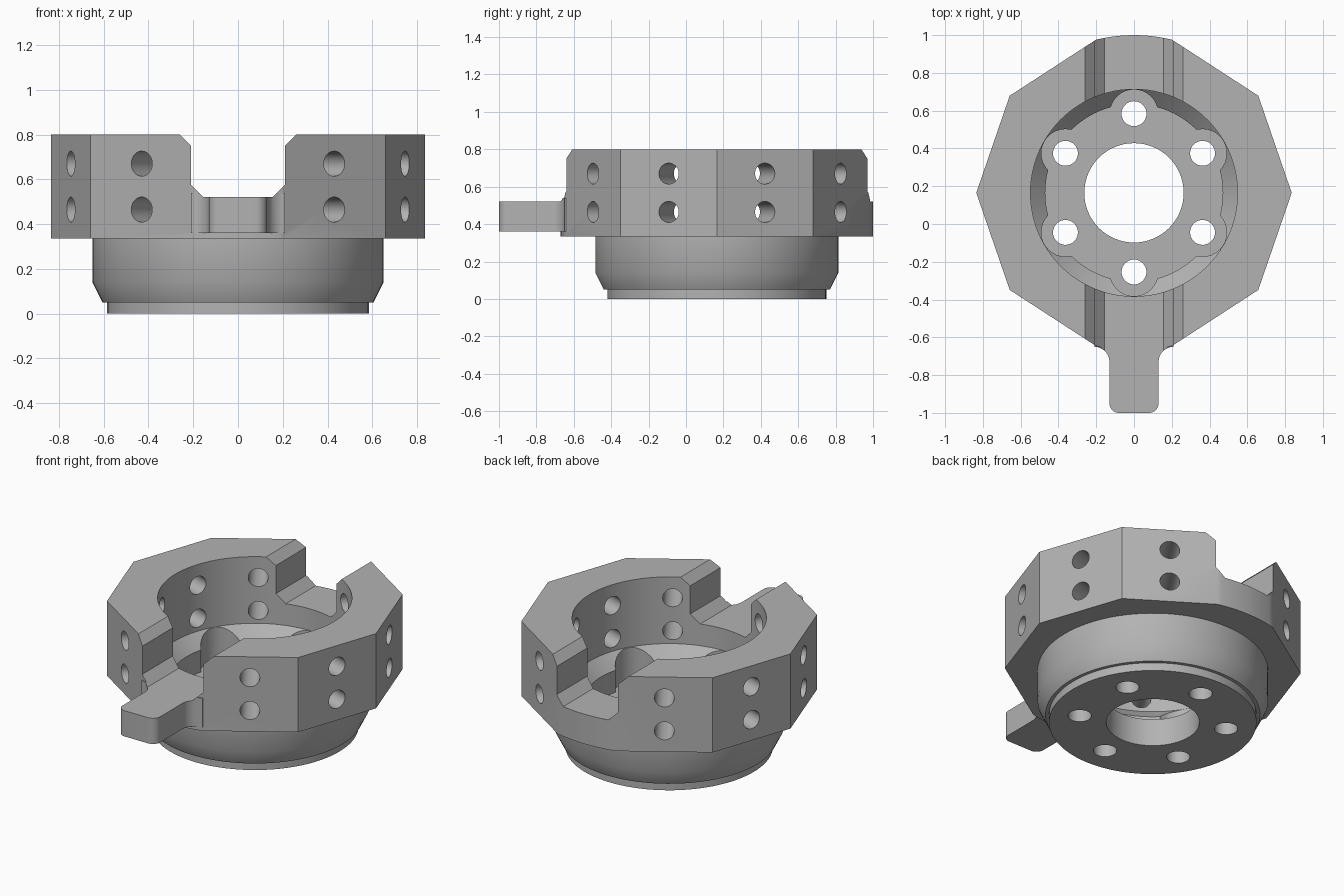
import bpy, bmesh
from math import sin, cos, radians, pi
from mathutils import Matrix, Vector

if "Cube" in bpy.data.objects:
    bpy.data.objects.remove(bpy.data.objects["Cube"])

CY = 0.165      # y of the turning axis
R = 0.835       # corner radius of the clamp head
HEAD_Z, TOP_Z = 0.335, 0.80
FLOOR_Z, SLOT_Z = 0.17, 0.52

steel = bpy.data.materials.new("grey_steel")
steel.use_nodes = True
grey = (0.45, 0.45, 0.45, 1)
steel.diffuse_color = grey
steel.node_tree.nodes["Principled BSDF"].inputs["Base Color"].default_value = grey


def make(name, bm):
    bmesh.ops.recalc_face_normals(bm, faces=bm.faces)
    mesh = bpy.data.meshes.new(name)
    bm.to_mesh(mesh)
    bm.free()
    mesh.materials.append(steel)
    obj = bpy.data.objects.new(name, mesh)
    bpy.context.collection.objects.link(obj)
    return obj


def prism(name, points, move):
    """Closed outline of 3D points swept along a vector."""
    bm = bmesh.new()
    face = bm.faces.new([bm.verts.new(p) for p in points])
    ext = bmesh.ops.extrude_face_region(bm, geom=[face])["geom"]
    verts = [v for v in ext if isinstance(v, bmesh.types.BMVert)]
    bmesh.ops.translate(bm, verts=verts, vec=move)
    return make(name, bm)


def lathe(name, profile, steps=96):
    """Solid of revolution about the turning axis from (radius, z) pairs."""
    bm = bmesh.new()
    rings = [[bm.verts.new((r * cos(2 * pi * i / steps),
                            CY + r * sin(2 * pi * i / steps), z))
              for i in range(steps)] for r, z in profile]
    for low, high in zip(rings, rings[1:]):
        for i in range(steps):
            j = (i + 1) % steps
            bm.faces.new((low[i], low[j], high[j], high[i]))
    bm.faces.new(rings[0])
    bm.faces.new(rings[-1])
    return make(name, bm)


def rod(name, radius, start, end, steps=32):
    start, end = Vector(start), Vector(end)
    axis = end - start
    bm = bmesh.new()
    turn = axis.to_track_quat('Z', 'Y').to_matrix().to_4x4()
    bmesh.ops.create_cone(bm, cap_ends=True, segments=steps, radius1=radius,
                          radius2=radius, depth=axis.length,
                          matrix=Matrix.Translation((start + end) / 2) @ turn)
    return make(name, bm)


def polar(radius, degrees, z):
    a = radians(degrees)
    return (radius * cos(a), CY + radius * sin(a), z)


def arc(x, y, radius, a0, a1, steps=8):
    return [(x + radius * cos(radians(a0 + (a1 - a0) * i / steps)),
             y + radius * sin(radians(a0 + (a1 - a0) * i / steps)))
            for i in range(steps + 1)]


def combine(target, tool, operation):
    mod = target.modifiers.new(operation.lower(), 'BOOLEAN')
    mod.operation = operation
    mod.solver = 'EXACT'
    mod.object = tool
    bpy.context.view_layer.objects.active = target
    bpy.ops.object.modifier_apply(modifier=mod.name)
    bpy.data.objects.remove(tool)


# Clamp head: four flats on each side, round at the front and back
quarter = [0, 38] + [76 + 2 * i for i in range(8)]
half = quarter + [180 - a for a in reversed(quarter[:-1])]
angles = half + [360 - a for a in reversed(half[1:-1])]
body = prism("clamp_body", [polar(R, a, HEAD_Z) for a in angles],
             (0, 0, TOP_Z - HEAD_Z))

# Round base with a stepped foot
base = lathe("base", [(0.585, 0), (0.585, 0.05), (0.605, 0.05),
                      (0.65, 0.14), (0.65, 0.4)])
combine(body, base, 'UNION')

# Front tab with rounded corners, flaring into the head
side = arc(0.08, -0.95, 0.05, -90, 0) + arc(0.21, -0.73, 0.08, 180, 90)
side.append((0.2, -0.55))
outline = side + [(-x, y) for x, y in reversed(side)]
tab = prism("tab", [(x, y, 0.36) for x, y in outline], (0, 0, 0.18))
combine(body, tab, 'UNION')

# Bore with a tapered shoulder, and the central opening
combine(body, lathe("bore", [(0.47, FLOOR_Z), (0.47, 0.307), (0.548, 0.385),
                             (0.548, 1)]), 'DIFFERENCE')
combine(body, rod("opening", 0.263, (0, CY, -0.1), (0, CY, 0.3), 64), 'DIFFERENCE')

# Chamfered slot across the head
right = [(0.155, SLOT_Z), (0.21, 0.575), (0.21, 0.75), (0.26, TOP_Z), (0.26, 1)]
slot = right + [(-x, z) for x, z in reversed(right)]
combine(body, prism("slot", [(x, -1.2, z) for x, z in slot], (0, 2.4, 0)), 'DIFFERENCE')

# Six mounting holes with round pockets
for k in range(6):
    a = 30 + 60 * k
    combine(body, rod("pocket", 0.128, polar(0.419, a, FLOOR_Z),
                      polar(0.419, a, 0.45)), 'DIFFERENCE')
    combine(body, rod("mounting_hole", 0.066, polar(0.419, a, -0.1),
                      polar(0.419, a, 0.3)), 'DIFFERENCE')

# Two clamp screw holes through each flat
for a in (19, 57, 123, 161, 199, 237, 303, 341):
    for z in (0.465, 0.67):
        combine(body, rod("screw_hole", 0.056, polar(0.4, a, z),
                          polar(0.95, a, z)), 'DIFFERENCE')

bpy.ops.object.select_all(action='DESELECT')
body.select_set(True)
bpy.context.view_layer.objects.active = body
bpy.ops.object.shade_smooth_by_angle(angle=radians(30))
